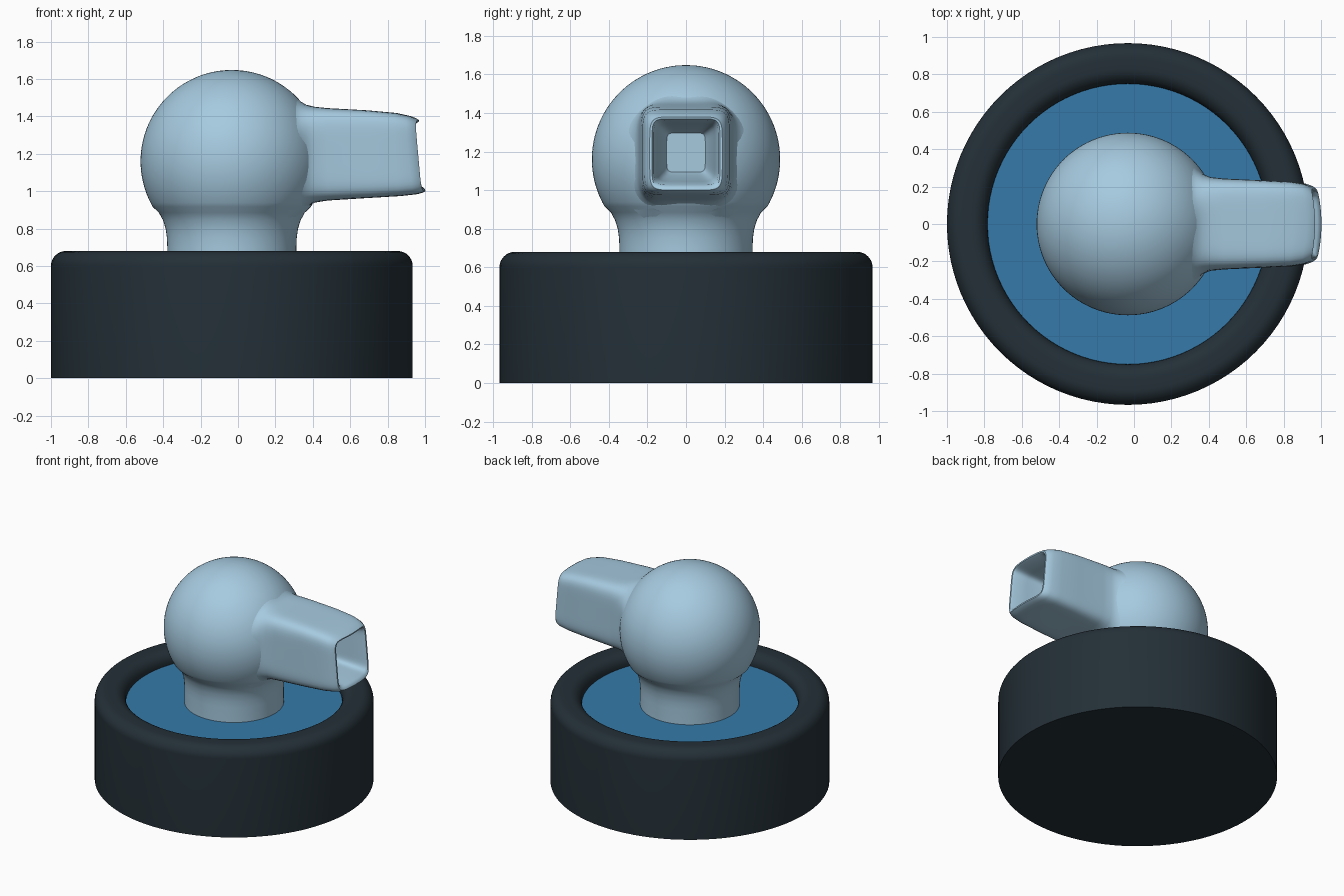
import bpy, bmesh, math

if "Cube" in bpy.data.objects:
    bpy.data.objects.remove(bpy.data.objects["Cube"])

CX = -0.033          # axis of the round parts
SEG = 96
BALL_Z, BALL_R = 1.16, 0.488


def material(name, rgb):
    m = bpy.data.materials.new(name)
    m.use_nodes = True
    m.diffuse_color = (*rgb, 1)
    m.node_tree.nodes["Principled BSDF"].inputs["Base Color"].default_value = (*rgb, 1)
    return m


pale = material("pale blue", (0.38, 0.59, 0.74))
blue = material("mid blue", (0.037, 0.195, 0.40))
dark = material("dark slate", (0.017, 0.029, 0.038))


def loft(name, rings, mat):
    """Join rings of equal length with quads and cap both ends."""
    bm = bmesh.new()
    loops = [[bm.verts.new(p) for p in ring] for ring in rings]
    for a, b in zip(loops, loops[1:]):
        for i in range(SEG):
            j = (i + 1) % SEG
            bm.faces.new((a[i], a[j], b[j], b[i]))
    bm.faces.new(loops[0][::-1])
    bm.faces.new(loops[-1])
    bmesh.ops.recalc_face_normals(bm, faces=bm.faces)
    me = bpy.data.meshes.new(name)
    bm.to_mesh(me)
    bm.free()
    me.materials.append(mat)
    ob = bpy.data.objects.new(name, me)
    bpy.context.collection.objects.link(ob)
    bpy.ops.object.select_all(action='DESELECT')
    ob.select_set(True)
    bpy.context.view_layer.objects.active = ob
    bpy.ops.object.shade_smooth_by_angle(angle=math.radians(40))
    return ob


def lathe(name, profile, mat):
    turn = [2 * math.pi * i / SEG for i in range(SEG)]
    return loft(name, [[(CX + r * math.cos(a), r * math.sin(a), z) for a in turn]
                       for r, z in profile], mat)


def arc(r, z, radius, start, end, steps):
    angles = [math.radians(start + (end - start) * i / steps) for i in range(steps + 1)]
    return [(r + radius * math.cos(a), z + radius * math.sin(a)) for a in angles]


# Round base with a rolled rim and a recessed centre
rim = arc(0.887, 0.6, 0.08, 0, 90, 8) + arc(0.83, 0.6, 0.08, 90, 180, 8)
lathe("base", [(0.967, 0)] + rim + [(0.75, 0.57)], dark)
lathe("inset_disc", [(0.752, 0.57), (0.752, 0.59)], blue)

# Ball blending down into the neck
neck = [(0.345, 0.58), (0.345, 0.7), (0.347, 0.75), (0.354, 0.8),
        (0.368, 0.845), (0.39, 0.885)]
lathe("ball_and_neck", neck + arc(0, BALL_Z, BALL_R, -30, 89.5, 40), pale)


# Square hollow spout: x, centre z, half width, half height, squareness, end curve
def section(x, cz, hy, hz, power, bend):
    ring = []
    for i in range(SEG):
        a = 2 * math.pi * i / SEG
        c, s = math.cos(a), math.sin(a)
        r = (abs(c) ** power + abs(s) ** power) ** (-1 / power)
        y, z = hy * r * c, hz * r * s
        ring.append((x - bend * (0.09 * z + 0.6 * y * y), y, cz + z))
    return ring


spout = [
    (0.27, 1.16, 0.375, 0.375, 2, 0),
    (0.31, 1.165, 0.337, 0.337, 2.1, 0),
    (0.335, 1.175, 0.302, 0.305, 2.6, 0),
    (0.365, 1.187, 0.268, 0.275, 3.6, 0),
    (0.41, 1.195, 0.25, 0.256, 5, 0),
    (0.48, 1.197, 0.243, 0.247, 6, 0),
    (0.70, 1.198, 0.233, 0.234, 7, 0.2),
    (0.86, 1.196, 0.226, 0.222, 7, 0.6),
    (0.94, 1.193, 0.215, 0.209, 7, 1),
    (0.97, 1.191, 0.203, 0.199, 7, 1),
    (0.985, 1.19, 0.188, 0.190, 7, 1),
    # lip and tapering cavity
    (0.982, 1.192, 0.176, 0.178, 8, 1),
    (0.965, 1.195, 0.167, 0.168, 8, 1),
    (0.85, 1.195, 0.150, 0.150, 8, 0.5),
    (0.64, 1.195, 0.118, 0.120, 8, 0),
    (0.60, 1.195, 0.10, 0.102, 8, 0),
]
loft("spout", [section(*s) for s in spout], pale)
